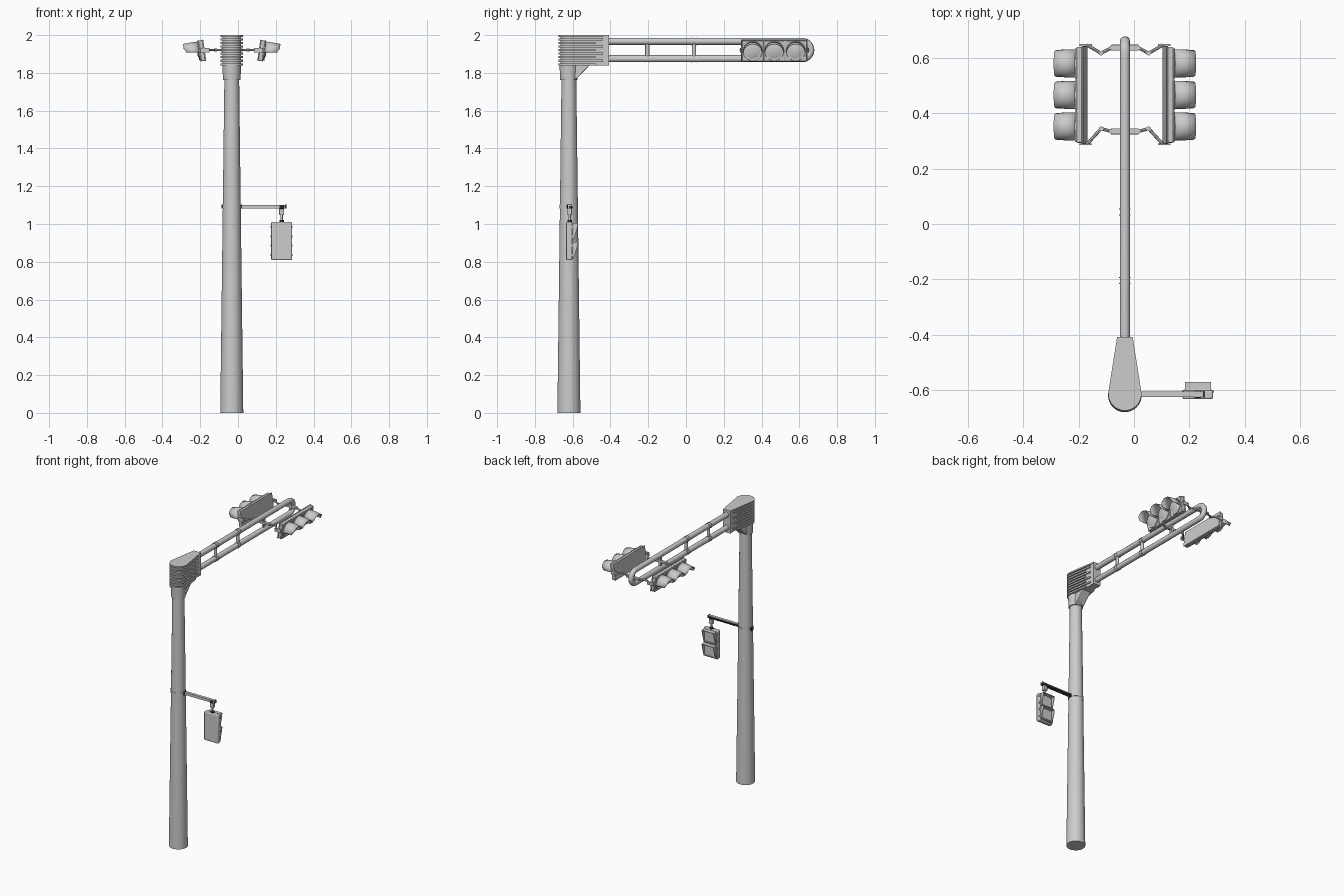
import bpy, bmesh
from math import sin, cos, pi, radians
from mathutils import Matrix, Vector

if "Cube" in bpy.data.objects:
    bpy.data.objects.remove(bpy.data.objects["Cube"])

CX = -0.033          # pole and arm plane; every part is modelled relative to it
PY = -0.62           # pole centre


def material(name, level):
    m = bpy.data.materials.new(name)
    m.use_nodes = True
    m.diffuse_color = (level, level, level, 1)
    m.node_tree.nodes["Principled BSDF"].inputs["Base Color"].default_value = m.diffuse_color
    return m


GREY = material("painted_grey", 0.604)
DARK = material("dark_fittings", 0.03)


def finish(name, bm, bevel=0, mirror=False, matrix=None, mat=GREY):
    """Turn a bmesh into a shaded object, optionally bevelled and mirrored."""
    if matrix:
        bm.transform(matrix)
    bmesh.ops.recalc_face_normals(bm, faces=bm.faces)
    me = bpy.data.meshes.new(name)
    bm.to_mesh(me)
    bm.free()
    me.materials.append(mat)
    for p in me.polygons:
        p.use_smooth = True
    me.set_sharp_from_angle(angle=radians(35))
    ob = bpy.data.objects.new(name, me)
    ob.location.x = CX
    bpy.context.collection.objects.link(ob)
    if bevel:
        b = ob.modifiers.new("bevel", "BEVEL")
        b.width, b.segments, b.limit_method = bevel, 2, "ANGLE"
    if mirror:
        ob.modifiers.new("mirror", "MIRROR")
    return ob


def box(name, centre, size, **kw):
    bm = bmesh.new()
    bmesh.ops.create_cube(bm, size=1)
    bm.transform(Matrix.Translation(centre) @ Matrix.Diagonal((*size, 1)))
    return finish(name, bm, **kw)


def rod(name, p, q, r1, r2=None, sides=16, **kw):
    p, q = Vector(p), Vector(q)
    bm = bmesh.new()
    bmesh.ops.create_cone(bm, cap_ends=True, segments=sides, radius1=r1,
                          radius2=r1 if r2 is None else r2, depth=(q - p).length)
    turn = (q - p).to_track_quat("Z", "Y").to_matrix().to_4x4()
    bm.transform(Matrix.Translation((p + q) / 2) @ turn)
    return finish(name, bm, **kw)


def prism(name, pts, lo, hi, axis="z", **kw):
    """Extrude a flat outline: (x, y) along z, or (y, z) along x."""
    bm = bmesh.new()
    place = (lambda a, b, d: (a, b, d)) if axis == "z" else (lambda a, b, d: (d, a, b))
    rings = [[bm.verts.new(place(a, b, d)) for a, b in pts] for d in (lo, hi)]
    n = len(pts)
    for ring in rings:
        bm.faces.new(ring)
    for i in range(n):
        j = (i + 1) % n
        bm.faces.new((rings[0][i], rings[0][j], rings[1][j], rings[1][i]))
    return finish(name, bm, **kw)


# Tapered pole with the strap that carries the crossing signal
rod("pole", (0, PY, 0), (0, PY, 1.78), 0.061, 0.039, sides=32)
rod("pole_strap", (0, PY, 1.083), (0, PY, 1.102), 0.0495, sides=32)
for s in (-1, 1):
    box("strap_clamp", (s * 0.049, PY, 1.0925), (0.01, 0.024, 0.022), mat=DARK)


# Teardrop head with stacked cooling ribs
NOSE = -0.408


def teardrop(r, nose_half, end):
    a = radians(8)
    arc = [(r * cos(t), PY + 0.005 + r * sin(t))
           for t in (a - (pi + 2 * a) * i / 24 for i in range(25))]
    x0, y0 = arc[0]
    tip = x0 + (nose_half - x0) * (end - y0) / (NOSE - y0)
    return arc + [(-tip, end), (tip, end)]


prism("head_core", teardrop(0.05, 0.02, NOSE), 1.84, 1.99)
prism("head_cap", teardrop(0.06, 0.028, NOSE), 1.99, 2.0)
for i in range(8):
    z = 1.84 + i * 0.0188
    prism("head_rib", teardrop(0.06, 0.028, -0.44 if i % 2 else -0.48), z, z + 0.011)
box("head_nose", (0, NOSE - 0.015, 1.915), (0.056, 0.03, 0.15))
rod("neck", (0, PY, 1.762), (0, PY, 1.845), 0.046, 0.05, sides=32)
prism("neck_gusset", [(PY, 1.768), (-0.58, 1.768), (-0.52, 1.83), (-0.51, 1.845), (PY, 1.845)],
      -0.034, 0.034, axis="x", bevel=0.004)

# Arm: one tube bent back on itself around the tip
ZC, BEND = 1.921, 0.046
path = [(-0.43, ZC + BEND)]
path += [(0.615 + BEND * sin(t), ZC + BEND * cos(t)) for t in (pi * i / 14 for i in range(15))]
path += [(-0.43, ZC - BEND)]
cu = bpy.data.curves.new("arm_path", "CURVE")
cu.dimensions, cu.bevel_depth, cu.bevel_resolution = "3D", 0.0185, 4
sp = cu.splines.new("POLY")
sp.points.add(len(path) - 1)
for pt, (y, z) in zip(sp.points, path):
    pt.co = (0, y, z, 1)
tmp = bpy.data.objects.new("arm_path", cu)
bm = bmesh.new()
bm.from_mesh(tmp.to_mesh())
tmp.to_mesh_clear()
bpy.data.objects.remove(tmp)
finish("arm_tube", bm)

# Struts between the two tubes, each end held by a pair of thin rings
for y in (-0.205, 0.043):
    rod("arm_strut", (0, y, ZC - BEND), (0, y, ZC + BEND), 0.011)
    for dy in (-0.011, 0.011):
        for s in (-1, 1):
            z = ZC + s * BEND
            rod("strut_ring", (0, y + dy - 0.002, z), (0, y + dy + 0.002, z), 0.021)

# Brackets from the arm out to the signal heads
for y, elbow, end in ((0.638, 0.618, 0.648), (0.335, 0.345, 0.288)):
    box("bracket_crossbar", (0, y, ZC), (0.1, 0.022, 0.014), bevel=0.002)
    box("bracket_post", (0, y, ZC), (0.014, 0.02, 2 * BEND))
    a, b, c = (0.048, y, ZC), (0.086, elbow, ZC), (0.138, end, ZC)
    rod("bracket_inner_link", a, b, 0.006, sides=8, mirror=True)
    rod("bracket_outer_link", b, c, 0.006, sides=8, mirror=True)
    for x, py, z in (a, b):
        rod("bracket_pivot", (x, py, z - 0.008), (x, py, z + 0.008), 0.008, mirror=True)
    box("bracket_foot", (0.142, end, ZC), (0.046, 0.006, 0.024), mirror=True)

# Three-lamp signal heads, facing outward and tipped a little downward
tilt = Matrix.Translation((0.157, 0.467, 1.918)) @ Matrix.Rotation(radians(8), 4, "Y")
kw = dict(mirror=True, matrix=tilt)
box("signal_back_plate", (-0.011, 0, 0), (0.006, 0.354, 0.114), bevel=0.002, **kw)
box("signal_housing", (0.001, 0, 0), (0.022, 0.346, 0.11), bevel=0.004, **kw)
for i in (-1, 0, 1):
    y = i * 0.114
    box("signal_door", (0.013, y, 0), (0.008, 0.111, 0.112), bevel=0.003, **kw)
    rod("lamp_ring", (0.015, y, 0), (0.022, y, 0), 0.052, 0.05, sides=32, **kw)
    rod("lamp_lens", (0.02, y, 0), (0.027, y, 0), 0.044, 0.025, sides=32, **kw)
    # Half-round visor, nearly square-cut with a softened tip
    bm = bmesh.new()
    rows = []
    for k in range(19):
        t = radians(-10 + 200 * k / 18)
        row = []
        for f, r in ((0, 0.051), (0.5, 0.0505), (1, 0.049)):
            reach = 0.018 + f * (0.067 + 0.01 * min(1, max(0, 3 * sin(t))))
            row.append(bm.verts.new((reach, y + r * cos(t), r * sin(t) + 0.008 * f * (1 - sin(t)))))
        rows.append(row)
    for p, q in zip(rows, rows[1:]):
        for j in (0, 1):
            bm.faces.new((p[j], p[j + 1], q[j + 1], q[j]))
    visor = finish("lamp_visor", bm, **kw)
    visor.modifiers.new("thickness", "SOLIDIFY").thickness = 0.003

# Crossing signal: ribbed side arm, hanger and two-lamp box facing the rear
AY, HX = -0.616, 0.264
box("side_arm", (0.165, AY, 1.099), (0.25, 0.02, 0.005))
box("side_arm_web", (0.165, AY - 0.007, 1.091), (0.25, 0.006, 0.016))
for i in range(18):
    box("side_arm_rib", (0.055 + i * 0.0125, AY + 0.001, 1.09), (0.008, 0.018, 0.015), mat=DARK)
box("side_arm_end", (0.286, AY, 1.093), (0.006, 0.024, 0.02), mat=DARK)
box("hanger_clamp", (HX, AY, 1.089), (0.024, 0.028, 0.018), bevel=0.003, mat=DARK)
box("hanger_block", (HX, AY, 1.065), (0.026, 0.024, 0.036), bevel=0.003)
rod("hanger_rod", (HX, AY, 1.0), (HX, AY, 1.06), 0.006)
rod("hanger_collar", (HX, AY, 1.008), (HX, AY, 1.02), 0.012, mat=DARK)
box("crossing_box", (HX, -0.618, 0.91), (0.11, 0.032, 0.202), bevel=0.006)
for top in (1.004, 0.906):
    zc = top - 0.045
    box("crossing_door", (HX, -0.601, zc), (0.102, 0.006, 0.092), bevel=0.002)
    box("crossing_lens", (HX, -0.597, zc), (0.076, 0.006, 0.07), bevel=0.002)
    box("hood_top", (HX, -0.587, top - 0.002), (0.094, 0.03, 0.004))
    box("hood_sill", (HX, -0.597, top - 0.086), (0.094, 0.01, 0.004))
    for s in (-1, 1):
        x = HX + s * 0.045
        prism("hood_side", [(-0.6, top), (-0.572, top), (-0.574, top - 0.02), (-0.594, top - 0.088),
                            (-0.6, top - 0.088)], x - 0.002, x + 0.002, axis="x")
        for dz in (-0.025, 0.025):
            box("door_hinge", (HX + s * 0.055, -0.606, zc + dz), (0.006, 0.008, 0.01))
